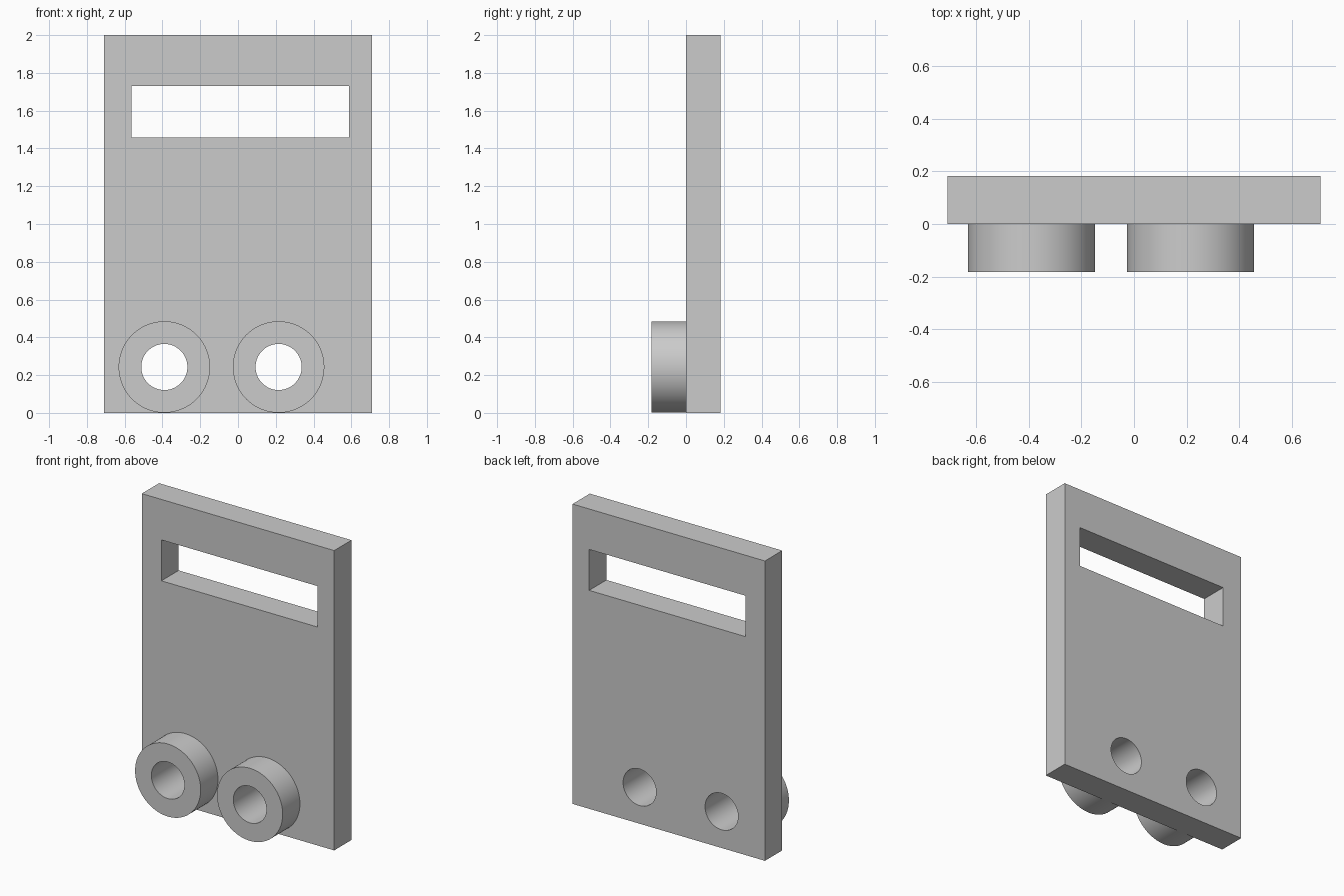
import bpy
import bmesh
from math import pi, radians
from mathutils import Matrix, Vector

cube = bpy.data.objects.get("Cube")
if cube:
    bpy.data.objects.remove(cube, do_unlink=True)

THICK = 0.182                      # plate depth and boss depth
BOSS_Z, BOSS_R, HOLE_R = 0.243, 0.242, 0.122
BOSSES = {"right_boss": -0.39, "left_boss": 0.215}
SEGMENTS = 96

grey = bpy.data.materials.new("plain grey")
grey.use_nodes = True
colour = (0.6, 0.6, 0.6, 1)
grey.diffuse_color = colour
grey.node_tree.nodes["Principled BSDF"].inputs["Base Color"].default_value = colour


def make_object(name, bm):
    bmesh.ops.recalc_face_normals(bm, faces=bm.faces)
    mesh = bpy.data.meshes.new(name)
    bm.to_mesh(mesh)
    bm.free()
    mesh.materials.append(grey)
    obj = bpy.data.objects.new(name, mesh)
    bpy.context.collection.objects.link(obj)
    return obj


def box(name, low, high):
    low, high = Vector(low), Vector(high)
    bm = bmesh.new()
    bmesh.ops.create_cube(bm, size=1)
    bmesh.ops.scale(bm, vec=high - low, verts=bm.verts)
    bmesh.ops.translate(bm, vec=(low + high) / 2, verts=bm.verts)
    return make_object(name, bm)


def cylinder(name, x, radius, y0, y1):
    bm = bmesh.new()
    place = Matrix.Translation((x, (y0 + y1) / 2, BOSS_Z)) @ Matrix.Rotation(pi / 2, 4, "X")
    bmesh.ops.create_cone(bm, cap_ends=True, segments=SEGMENTS, radius1=radius,
                          radius2=radius, depth=y1 - y0, matrix=place)
    return make_object(name, bm)


def cut(target, cutter):
    mod = target.modifiers.new("cut " + cutter.name, "BOOLEAN")
    mod.operation = "DIFFERENCE"
    mod.solver = "EXACT"
    mod.object = cutter
    cutter.hide_render = True
    cutters.append(cutter)


cutters = []

# Upright plate with a wide slot near the top
plate = box("back_plate", (-0.71, 0, 0), (0.71, THICK, 2))
cut(plate, box("slot_cutter", (-0.565, -0.1, 1.457), (0.587, 0.4, 1.73)))

# Round bosses on the front, each bored right through the plate
parts = [plate]
for name, x in BOSSES.items():
    boss = cylinder(name, x, BOSS_R, -THICK, 0)
    bore = cylinder(name + "_bore_cutter", x, HOLE_R, -0.4, 0.4)
    cut(boss, bore)
    cut(plate, bore)
    parts.append(boss)

# Apply the cuts, shade the round walls smooth
for obj in parts:
    bpy.ops.object.select_all(action="DESELECT")
    obj.select_set(True)
    bpy.context.view_layer.objects.active = obj
    for mod in list(obj.modifiers):
        bpy.ops.object.modifier_apply(modifier=mod.name)
    bpy.ops.object.shade_smooth_by_angle(angle=radians(30))

for cutter in set(cutters):
    bpy.data.objects.remove(cutter, do_unlink=True)
